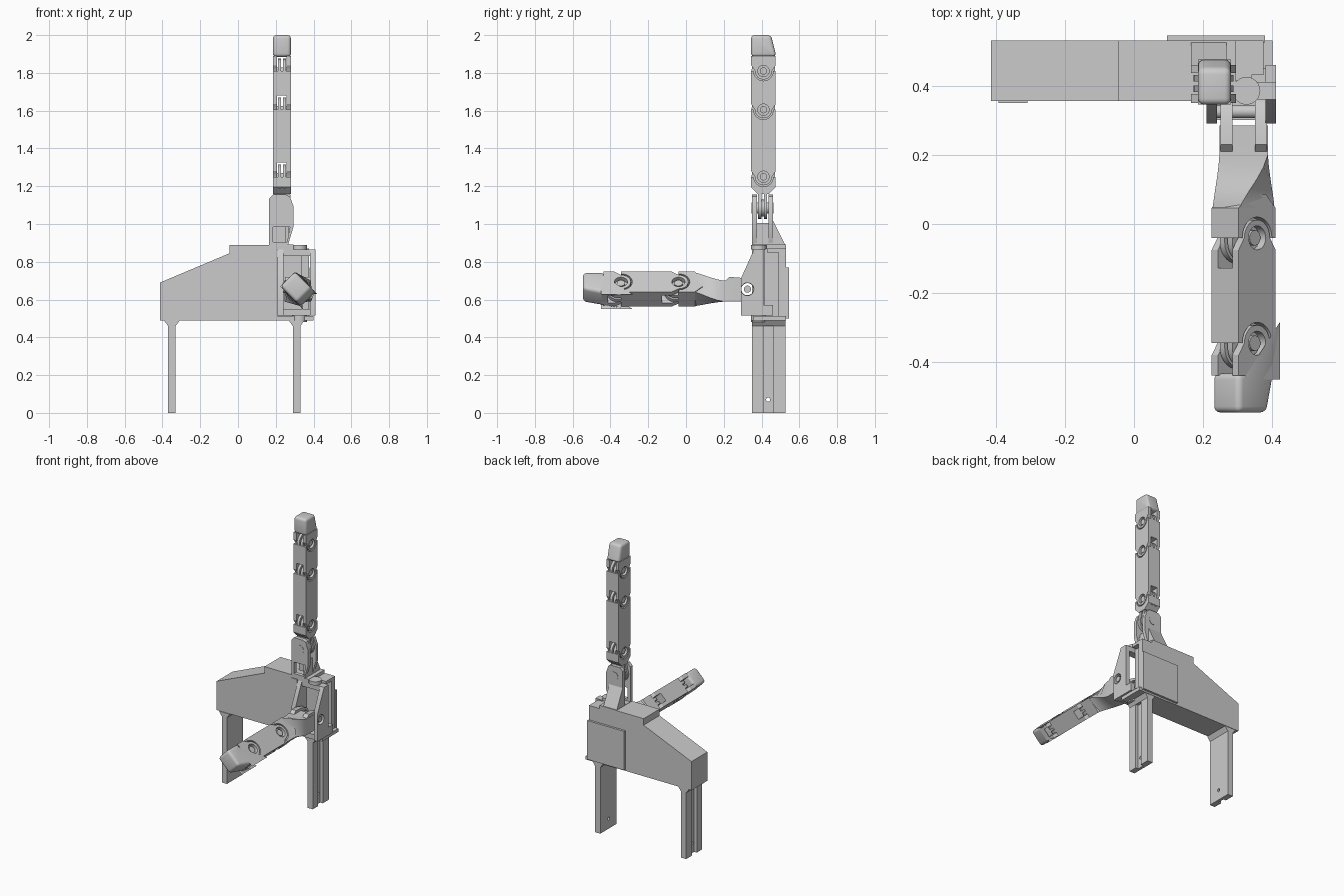
import bpy, bmesh
from math import sin, cos, radians, pi
from mathutils import Matrix, Vector

if "Cube" in bpy.data.objects:
    bpy.data.objects.remove(bpy.data.objects["Cube"])

AX = {'X': Matrix(((0, 0, 1), (1, 0, 0), (0, 1, 0))).to_4x4(),
      'Y': Matrix(((1, 0, 0), (0, 0, -1), (0, 1, 0))).to_4x4(),
      'Z': Matrix.Identity(4)}
ID = Matrix.Identity(4)


def arc(cx, cy, r, a0, a1, n=14, ry=None):
    ry = ry or r
    return [(cx + r * cos(radians(a0 + (a1 - a0) * i / n)),
             cy + ry * sin(radians(a0 + (a1 - a0) * i / n))) for i in range(n + 1)]


def circle(cx, cy, r, n=24):
    return arc(cx, cy, r, 0, 360, n)[:-1]


def rect(a, b, c, d):
    return [(a, c), (b, c), (b, d), (a, d)]


def finish(name, bm, bevel=0):
    bmesh.ops.remove_doubles(bm, verts=bm.verts, dist=1e-5)
    bmesh.ops.dissolve_limit(bm, angle_limit=0.01, verts=bm.verts, edges=bm.edges)
    if bevel:
        bmesh.ops.bevel(bm, geom=[e for e in bm.edges if e.calc_face_angle(0) > 0.3],
                        offset=bevel, segments=4, profile=0.5, affect='EDGES')
    bmesh.ops.recalc_face_normals(bm, faces=bm.faces)
    for f in bm.faces:
        f.smooth = True
    for e in bm.edges:
        e.smooth = e.calc_face_angle(pi) < 0.5
    me = bpy.data.meshes.new(name)
    bm.to_mesh(me)
    bm.free()
    ob = bpy.data.objects.new(name, me)
    bpy.context.collection.objects.link(ob)
    return ob


def plate(name, axis, loops, n0, n1, frame=ID, bevel=0):
    """Outline (first loop) with holes (other loops), extruded from n0 to n1 along axis."""
    cu = bpy.data.curves.new(name, 'CURVE')
    cu.dimensions, cu.fill_mode = '2D', 'BOTH'
    cu.extrude = abs(n1 - n0) / 2
    for lp in loops:
        sp = cu.splines.new('POLY')
        sp.points.add(len(lp) - 1)
        for p, (u, v) in zip(sp.points, lp):
            p.co = (u, v, 0, 1)
        sp.use_cyclic_u = True
    tmp = bpy.data.objects.new(name + "_outline", cu)
    bpy.context.collection.objects.link(tmp)
    me = bpy.data.meshes.new_from_object(tmp.evaluated_get(bpy.context.evaluated_depsgraph_get()))
    bpy.data.objects.remove(tmp)
    bm = bmesh.new()
    bm.from_mesh(me)
    bpy.data.meshes.remove(me)
    mid = (n0 + n1) / 2 * (-1 if axis == 'Y' else 1)
    bmesh.ops.transform(bm, verts=bm.verts,
                        matrix=frame @ AX[axis] @ Matrix.Translation((0, 0, mid)))
    return finish(name, bm, bevel)


def box(name, x0, x1, y0, y1, z0, z1):
    return plate(name, 'Z', [rect(x0, x1, y0, y1)], z0, z1)


# Finger links: local x = width, y = depth, z = along the finger
W, H = 0.0475, 0.065


def core(name, bottom, b, fr):
    top = [(H, b)] + arc(0, b, 0.052, 0, -180) + [(-H, b)]
    plate(name + "_core", 'X', [bottom + top], -W, W, fr)
    h = H - 0.003
    tongue = [(-h, b - 0.06), (h, b - 0.06)] + arc(0, b + 0.01, h, 0, 180, 14, 0.055)
    for s in (-1, 1):
        plate(name + "_tongue", 'X', [tongue], s * 0.005, s * 0.022, fr)


def fork(name, a, fr):
    u = arc(0, a, 0.045, 180, 360) + [(H, a + 0.03), (H, a + 0.08), (-H, a + 0.08), (-H, a + 0.03)]
    for s in (-1, 1):
        plate(name + "_fork", 'X', [u, circle(0, a, 0.03)], s * 0.025, s * W, fr)
    plate(name + "_pin", 'X', [circle(0, a, 0.019)], -0.04, 0.04, fr)


def digit(name, start, joints, tip, fr):
    core(name + "_knuckle", [(-H, start + 0.035), (-0.03, start), (0.03, start), (H, start + 0.035)],
         joints[0], fr)
    for i, a in enumerate(joints):
        fork(f"{name}_joint_{i}", a, fr)
        if i + 1 < len(joints):
            core(f"{name}_link_{i}", [(-H, a + 0.075), (H, a + 0.075)], joints[i + 1], fr)
    a = joints[-1] + 0.075
    plate(name + "_tip", 'X', [[(-H, a), (H, a), (H, tip - 0.1), (0.04, tip), (-H, tip)]],
          -W, W, fr, 0.018)


digit("finger", 1.16, [1.25, 1.605, 1.81], 2.0, Matrix.Translation((0.2325, 0.41, 0)))

# Thumb: same links, rolled 45 degrees and pointing forward
k, c = 1.16, 0.7071
roll = Matrix(((-c, c, 0), (0, 0, -1), (-c, -c, 0))).to_4x4()
digit("thumb", -0.075, [0.0345, 0.297], 0.47,
      Matrix.Translation((0.317, 0, 0.655)) @ roll @ Matrix.Scale(k, 4))

# Twisting thumb base
bm = bmesh.new()
A = [(0.07, -0.066), (0.07, 0.045), (-0.07, 0.045), (-0.07, -0.066)]
B = [(0.09, -0.014), (-0.014, 0.09), (-0.09, 0.014), (0.014, -0.09)]
rings = []
for y, t in [(0.285, 0), (0.2, 0), (0.165, 0.15), (0.13, 0.38), (0.095, 0.65), (0.06, 0.9), (0.03, 1)]:
    rings.append([bm.verts.new((0.317 + p[0] * (1 - t) + q[0] * t, y,
                                0.655 + p[1] * (1 - t) + q[1] * t)) for p, q in zip(A, B)])
for r, s in zip(rings, rings[1:]):
    for i in range(4):
        bm.faces.new((r[i], r[i - 1], s[i - 1], s[i]))
bm.faces.new(rings[0])
bm.faces.new(rings[-1])
finish("thumb_base", bm)
lug = [(0.19, 0.68), (0.19, 0.59), (0.31, 0.59)] + arc(0.32, 0.655, 0.05, -60, 60) + [(0.29, 0.715), (0.23, 0.72)]
for x0, x1 in ((0.25, 0.285), (0.35, 0.385)):
    plate("thumb_lug", 'X', [lug, circle(0.325, 0.655, 0.032)], x0, x1)
plate("thumb_pin", 'X', [circle(0.325, 0.655, 0.019)], 0.21, 0.405)

# Thumb bracket
cheek = [(0.29, 0.515), (0.46, 0.515), (0.46, 0.57), (0.41, 0.57), (0.41, 0.865), (0.36, 0.865), (0.29, 0.71)]
for x0, x1 in ((0.21, 0.24), (0.38, 0.41)):
    plate("bracket_cheek", 'X', [cheek, circle(0.325, 0.655, 0.034)], x0, x1)
box("bracket_top", 0.21, 0.405, 0.36, 0.41, 0.83, 0.865)
box("bracket_bottom", 0.21, 0.405, 0.30, 0.45, 0.515, 0.55)
plate("bracket_hinge_pin", 'Z', [circle(0.325, 0.385, 0.04)], 0.48, 0.515)
plate("bracket_hinge_pin", 'Z', [circle(0.325, 0.385, 0.04)], 0.865, 0.89)

# Palm body
plate("palm", 'Y', [[(-0.413, 0.49), (0.17, 0.49), (0.17, 0.89), (-0.045, 0.89), (-0.045, 0.845), (-0.413, 0.69)]],
      0.355, 0.53)
plate("palm_end", 'Z', [[(0.165, 0.415), (0.34, 0.415), (0.34, 0.49), (0.375, 0.49), (0.375, 0.53), (0.165, 0.53)]],
      0.49, 0.87)
box("palm_edge", 0.165, 0.21, 0.35, 0.42, 0.5, 0.87)
box("palm_top", 0.165, 0.295, 0.355, 0.53, 0.865, 0.892)
box("palm_top_rear", 0.29, 0.375, 0.43, 0.53, 0.85, 0.87)
box("palm_floor", 0.165, 0.40, 0.355, 0.53, 0.488, 0.512)
box("back_plate", 0.095, 0.378, 0.525, 0.545, 0.5, 0.77)

# Stand legs, channel on the outer face
for xc, s in ((-0.35, -1), (0.31, 1)):
    plate("leg_web", 'X', [rect(0.35, 0.527, 0, 0.49), circle(0.435, 0.07, 0.011, 12)], xc - s * 0.02, xc)
    for y0, y1 in ((0.35, 0.41), (0.46, 0.527)):
        plate("leg_rail", 'Y', [rect(xc - 0.02, xc + 0.02, 0, 0.49)], y0, y1)
    plate("leg_flare", 'Y', [[(xc - 0.02, 0.46), (xc + 0.02, 0.46), (xc + 0.042, 0.49), (xc - 0.042, 0.49)]],
          0.35, 0.527)

# Finger mount
tower = [(0.165, 0.89), (0.265, 0.89), (0.295, 0.99), (0.295, 1.09), (0.275, 1.145), (0.255, 1.155),
         (0.185, 1.155), (0.165, 1.135)]
window = [(0.185, 0.905), (0.26, 0.905), (0.275, 0.985), (0.185, 0.985)]
plate("mount_front", 'Y', [tower, window], 0.35, 0.376)
plate("mount_rear", 'Y', [tower], 0.436, 0.46)
plate("mount_buttress", 'X', [[(0.436, 0.89), (0.525, 0.89), (0.46, 1.02), (0.436, 1.02)]], 0.165, 0.268)
plate("mount_wall", 'X', [rect(0.36, 0.45, 0.89, 1.005)], 0.25, 0.268)
plate("mount_pin", 'Y', [circle(0.23, 1.085, 0.03)], 0.347, 0.463)
knuckle = [(0.275, 1.175), (0.19, 1.175)] + arc(0.23, 1.085, 0.058, 150, 390)
for y0, y1 in ((0.382, 0.4), (0.412, 0.43)):
    plate("knuckle_disc", 'Y', [knuckle], y0, y1)
plate("knuckle_spacer", 'Y', [circle(0.23, 1.085, 0.045)], 0.395, 0.415)
